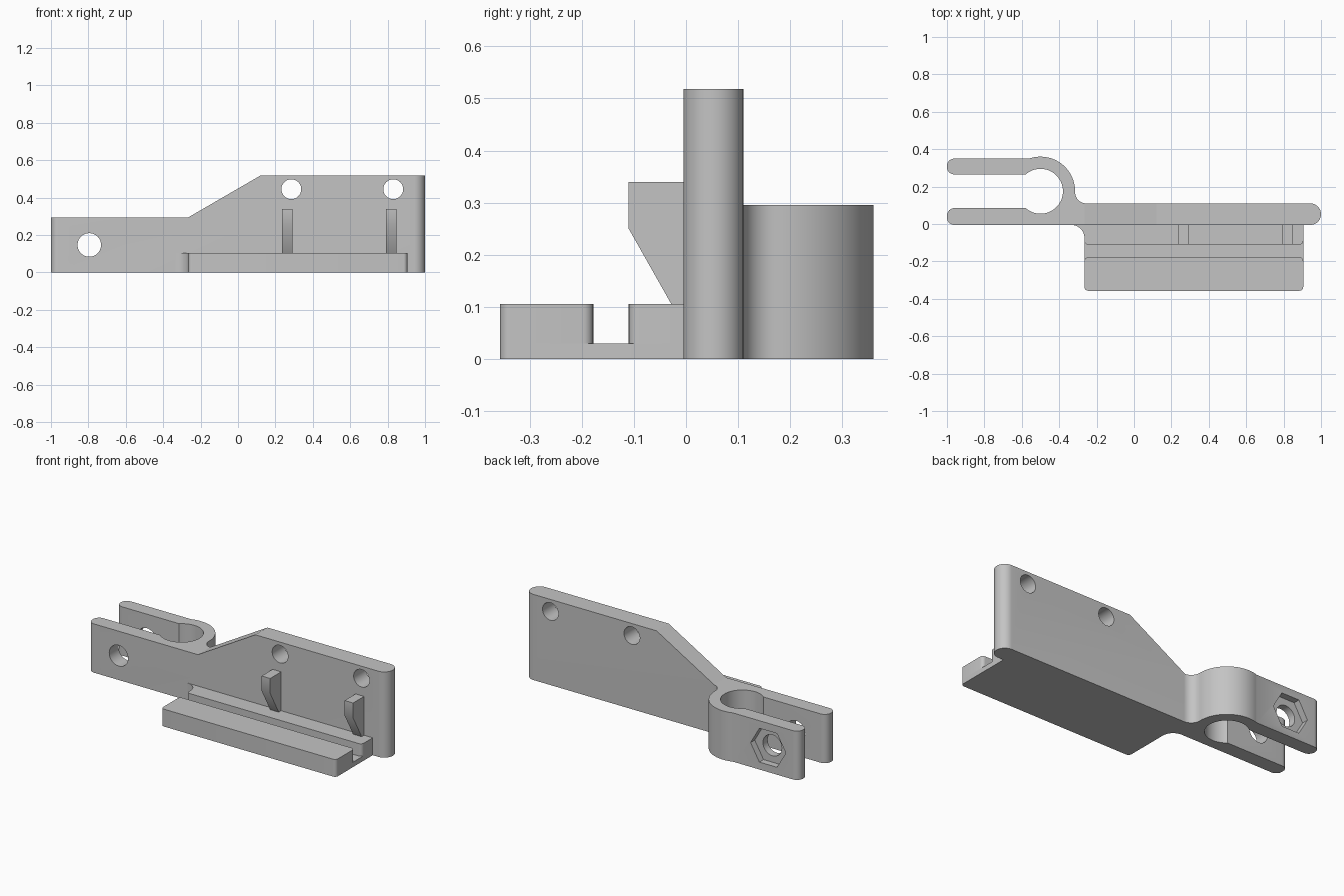
import bpy
import bmesh
from math import cos, sin, radians, degrees, asin, acos

if "Cube" in bpy.data.objects:
    bpy.data.objects.remove(bpy.data.objects["Cube"], do_unlink=True)

grey = bpy.data.materials.new("light grey plastic")
grey.use_nodes = True
grey.diffuse_color = (0.55, 0.55, 0.55, 1)
grey.node_tree.nodes["Principled BSDF"].inputs["Base Color"].default_value = (0.55, 0.55, 0.55, 1)


def arc(cx, cy, r, start, end, n=10):
    """Points along an arc, angles in degrees."""
    steps = [radians(start + (end - start) * i / n) for i in range(n + 1)]
    return [(cx + r * cos(a), cy + r * sin(a)) for a in steps]


def prism(name, points, axis, low, high):
    """Extrude a 2D outline along the x, y or z axis."""
    place = {"x": lambda a, b, h: (h, a, b),
             "y": lambda a, b, h: (a, h, b),
             "z": lambda a, b, h: (a, b, h)}[axis]
    bm = bmesh.new()
    lower = [bm.verts.new(place(a, b, low)) for a, b in points]
    upper = [bm.verts.new(place(a, b, high)) for a, b in points]
    bm.faces.new(lower)
    bm.faces.new(upper)
    n = len(points)
    for i in range(n):
        j = (i + 1) % n
        bm.faces.new((lower[i], lower[j], upper[j], upper[i]))
    bmesh.ops.recalc_face_normals(bm, faces=bm.faces)
    mesh = bpy.data.meshes.new(name)
    bm.to_mesh(mesh)
    bm.free()
    mesh.materials.append(grey)
    obj = bpy.data.objects.new(name, mesh)
    bpy.context.collection.objects.link(obj)
    return obj


def activate(obj):
    bpy.ops.object.select_all(action="DESELECT")
    obj.select_set(True)
    bpy.context.view_layer.objects.active = obj


def cut(obj, cutter):
    cutter.hide_render = True
    mod = obj.modifiers.new("cut", "BOOLEAN")
    mod.operation = "DIFFERENCE"
    mod.solver = "EXACT"
    mod.object = cutter
    activate(obj)
    bpy.ops.object.modifier_apply(modifier=mod.name)
    bpy.data.objects.remove(cutter, do_unlink=True)


# Main dimensions
front, back = -0.005, 0.11          # plate faces
ring_x, ring_y, ring_r, bore_r = -0.5, 0.175, 0.185, 0.12
arm_r, slot = 0.04, 0.09            # arm tip rounding, half slot width
arm_back = 0.35
plate_r = (back - front) / 2

# Plate and split clamp as a single plan outline
fillet = 0.06
fx = ring_x + ((ring_r + fillet) ** 2 - (back + fillet - ring_y) ** 2) ** 0.5
tangent = degrees(asin((back + fillet - ring_y) / (ring_r + fillet)))
shoulder = 180 - degrees(asin((arm_back - ring_y) / ring_r))
mouth = degrees(acos(-(bore_r ** 2 - slot ** 2) ** 0.5 / bore_r))
tip = -1 + arm_r
outline = (
    arc(tip, front + arm_r, arm_r, 180, 270)
    + arc(1 - plate_r, front + plate_r, plate_r, -90, 90, 20)
    + arc(fx, back + fillet, fillet, 270, 180 + tangent)
    + arc(ring_x, ring_y, ring_r, tangent, shoulder, 28)[1:]
    + arc(tip, arm_back - arm_r, arm_r, 90, 180)
    + arc(tip, ring_y + slot + arm_r, arm_r, 180, 270)
    + arc(ring_x, ring_y, bore_r, mouth, -mouth, 48)
    + arc(tip, ring_y - slot - arm_r, arm_r, 90, 180)
)
body = prism("plate_and_clamp", outline, "z", 0, 0.518)

# Sloped shoulder down to the clamp height
cut(body, prism("slope_cutter",
                [(-1.2, 0.295), (-0.265, 0.295), (0.434, 0.7), (-1.2, 0.7)],
                "y", -0.2, 0.6))

# Bolt holes and hexagonal nut pocket
for x, z, r in ((0.285, 0.445, 0.053), (0.83, 0.445, 0.053), (-0.795, 0.147, 0.063)):
    cut(body, prism("hole_cutter", arc(x, z, r, 0, 360, 40)[:-1], "y", -0.2, 0.6))
cut(body, prism("nut_cutter", arc(-0.795, 0.147, 0.118, 0, 360, 6)[:-1],
                "y", arm_back - 0.04, 0.6))

# Grooved tray: floor, outer rail and inner rail
left, right, outer, corner = -0.265, 0.905, -0.357, 0.02
groove_out, groove_in, floor_z, rail_z = -0.178, -0.11, 0.03, 0.105
web = 0.07


def front_corners(y):
    return (arc(left + corner, y + corner, corner, 180, 270, 6)
            + arc(right - corner, y + corner, corner, 270, 360, 6))


blend = [(right, front)] + arc(left - web, front - web, web, 90, 0)
rear_corners = (arc(right - corner, groove_out - corner, corner, 0, 90, 6)
                + arc(left + corner, groove_out - corner, corner, 90, 180, 6))
parts = [
    body,
    prism("tray_floor", front_corners(outer) + blend, "z", 0, floor_z),
    prism("outer_rail", front_corners(outer) + rear_corners, "z", floor_z, rail_z),
    prism("inner_rail", front_corners(groove_in) + blend, "z", floor_z, rail_z),
]

# Support hooks above the inner rail
hook = [(front, rail_z), (-0.028, rail_z), (groove_in, 0.25), (groove_in, 0.34), (front, 0.34)]
for side, x in (("right", 0.235), ("left", 0.79)):
    parts.append(prism(side + "_hook", hook, "x", x, x + 0.057))

for part in parts:
    activate(part)
    bpy.ops.object.shade_smooth_by_angle(angle=radians(30))
